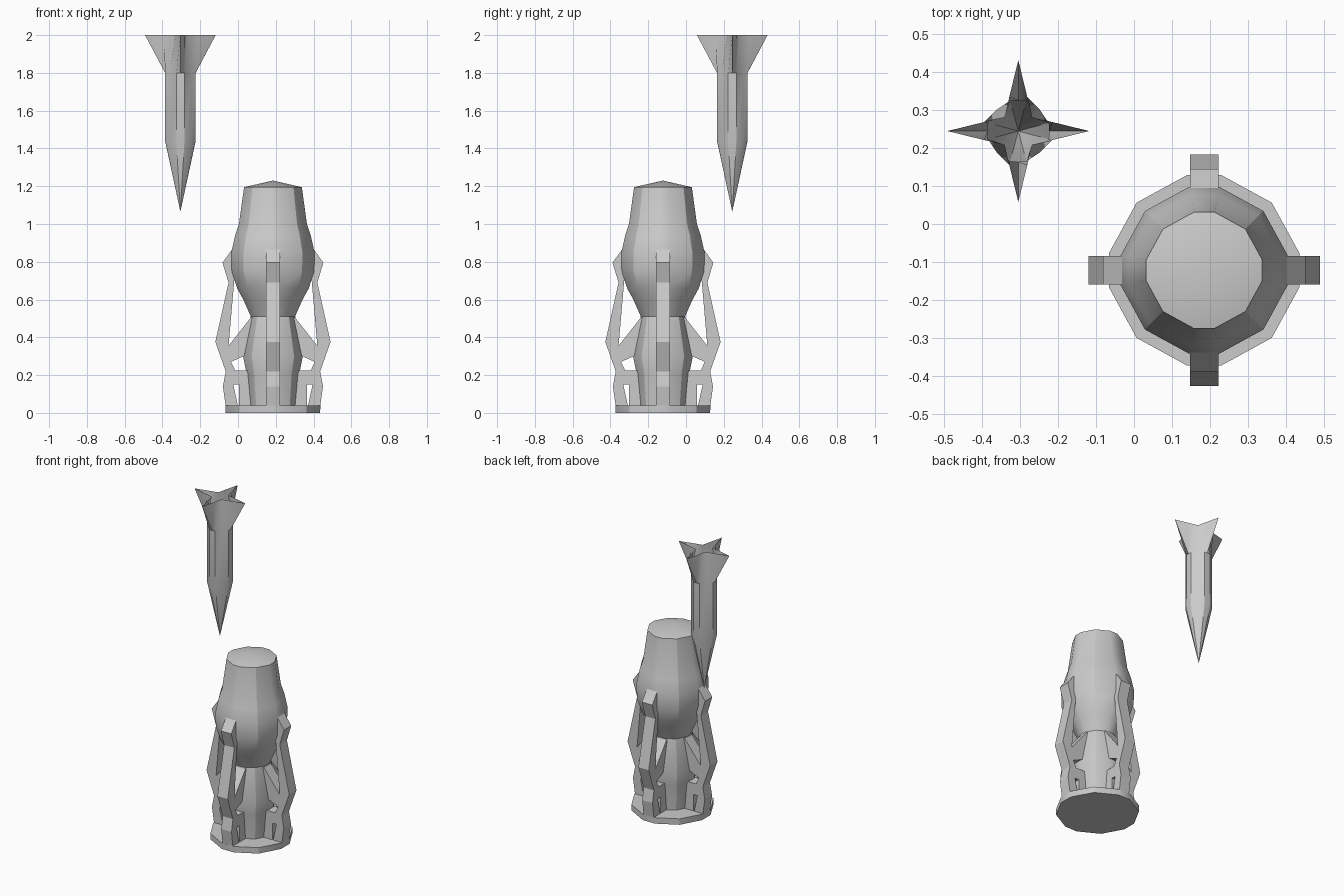
import bpy, bmesh, math
from mathutils import Vector, Matrix

if "Cube" in bpy.data.objects:
    bpy.data.objects.remove(bpy.data.objects["Cube"])

CENTRE = Vector((0.185, -0.122, 0))
SPIKE = Vector((-0.305, 0.245, 0))

grey = bpy.data.materials.new("stone grey")
grey.diffuse_color = (0.6, 0.6, 0.6, 1)
grey.use_nodes = True
grey.node_tree.nodes["Principled BSDF"].inputs["Base Color"].default_value = grey.diffuse_color


def finish(name, bm, origin, smooth=True):
    bmesh.ops.recalc_face_normals(bm, faces=bm.faces)
    mesh = bpy.data.meshes.new(name)
    bm.to_mesh(mesh)
    bm.free()
    mesh.materials.append(grey)
    ob = bpy.data.objects.new(name, mesh)
    ob.location = origin
    bpy.context.collection.objects.link(ob)
    if smooth:
        bpy.ops.object.select_all(action='DESELECT')
        ob.select_set(True)
        bpy.context.view_layer.objects.active = ob
        bpy.ops.object.shade_smooth_by_angle(angle=math.radians(30))
    return ob


def bridge(bm, rings):
    for lo, hi in zip(rings, rings[1:]):
        n = len(lo)
        for i in range(n):
            j = (i + 1) % n
            bm.faces.new((lo[i], lo[j], hi[j], hi[i]))


def cap(bm, ring, z):
    tip = bm.verts.new((0, 0, z))
    for i in range(len(ring)):
        bm.faces.new((ring[i], ring[(i + 1) % len(ring)], tip))


def twelve_sided(name, profile, bottom, top):
    """Stack of twelve-sided rings with flats facing the four arms."""
    bm = bmesh.new()
    rings = []
    for r, z in profile:
        ring = []
        for k in range(4):
            turn = Matrix.Rotation(k * math.pi / 2, 3, 'Z')
            for x, y in ((1, -0.18), (1, 0.18), (0.71, 0.71)):
                ring.append(bm.verts.new(turn @ Vector((x * r, y * r, z))))
        rings.append(ring)
    bridge(bm, rings)
    cap(bm, rings[0], bottom)
    cap(bm, rings[-1], top)
    return finish(name, bm, CENTRE)


# Bulb, column and base plate
twelve_sided("bulb", [(0.117, 0.51), (0.157, 0.60), (0.19, 0.66), (0.218, 0.75),
                      (0.22, 0.85), (0.20, 0.94), (0.18, 1.0), (0.153, 1.195)], 0.51, 1.23)
twelve_sided("column", [(0.125, 0.03), (0.14, 0.21), (0.158, 0.30), (0.117, 0.515)], 0.03, 0.515)
twelve_sided("base_plate", [(0.25, 0.0), (0.251, 0.04)], 0.0, 0.04)

# Arms: panels in (radius, height), extruded sideways
PANELS = [
    [(0.19, 0.87), (0.213, 0.87), (0.267, 0.795), (0.19, 0.78)],      # shoulder
    [(0.19, 0.78), (0.267, 0.795), (0.235, 0.69), (0.205, 0.70)],
    [(0.205, 0.70), (0.235, 0.69), (0.305, 0.375), (0.235, 0.355)],   # upper arm
    [(0.235, 0.355), (0.305, 0.375), (0.25, 0.22), (0.20, 0.225), (0.222, 0.27)],
    [(0.20, 0.225), (0.25, 0.22), (0.265, 0.14), (0.21, 0.15)],
    [(0.21, 0.15), (0.265, 0.14), (0.25, 0.035), (0.185, 0.035)],     # foot
    [(0.10, 0.51), (0.117, 0.505), (0.235, 0.355), (0.222, 0.27), (0.10, 0.325)],  # brace
    [(0.10, 0.225), (0.20, 0.225), (0.21, 0.15), (0.10, 0.15)],       # crossbar
    [(0.10, 0.15), (0.18, 0.15), (0.18, 0.035), (0.10, 0.035)],       # web
]
HALF = 0.038
for k, side in enumerate(("right", "back", "left", "front")):
    bm = bmesh.new()
    for pts in PANELS:
        a = [bm.verts.new((r, -HALF, z)) for r, z in pts]
        b = [bm.verts.new((r, HALF, z)) for r, z in pts]
        bm.faces.new(a)
        bm.faces.new(b)
        bridge(bm, [a, b])
    bmesh.ops.rotate(bm, verts=bm.verts, matrix=Matrix.Rotation(k * math.pi / 2, 3, 'Z'))
    finish(side + "_arm", bm, CENTRE, smooth=False)

# Hanging spike: round shaft that flares into an open four-pointed star
bm = bmesh.new()
rings = []
for z, radii in ((1.44, (0.081, 0.083, 0.08)), (1.8, (0.081, 0.083, 0.08)),
                 (2.0, (0.187, 0.0923, 0.051))):
    ring = []
    for k in range(4):
        for deg, r in ((0, radii[0]), (15, radii[1]), (45, radii[2]), (75, radii[1])):
            t = math.radians(deg + 90 * k)
            ring.append(bm.verts.new((r * math.cos(t), r * math.sin(t), z)))
    rings.append(ring)
bridge(bm, rings)
cap(bm, rings[0], 1.065)
finish("hanging_spike", bm, SPIKE)
